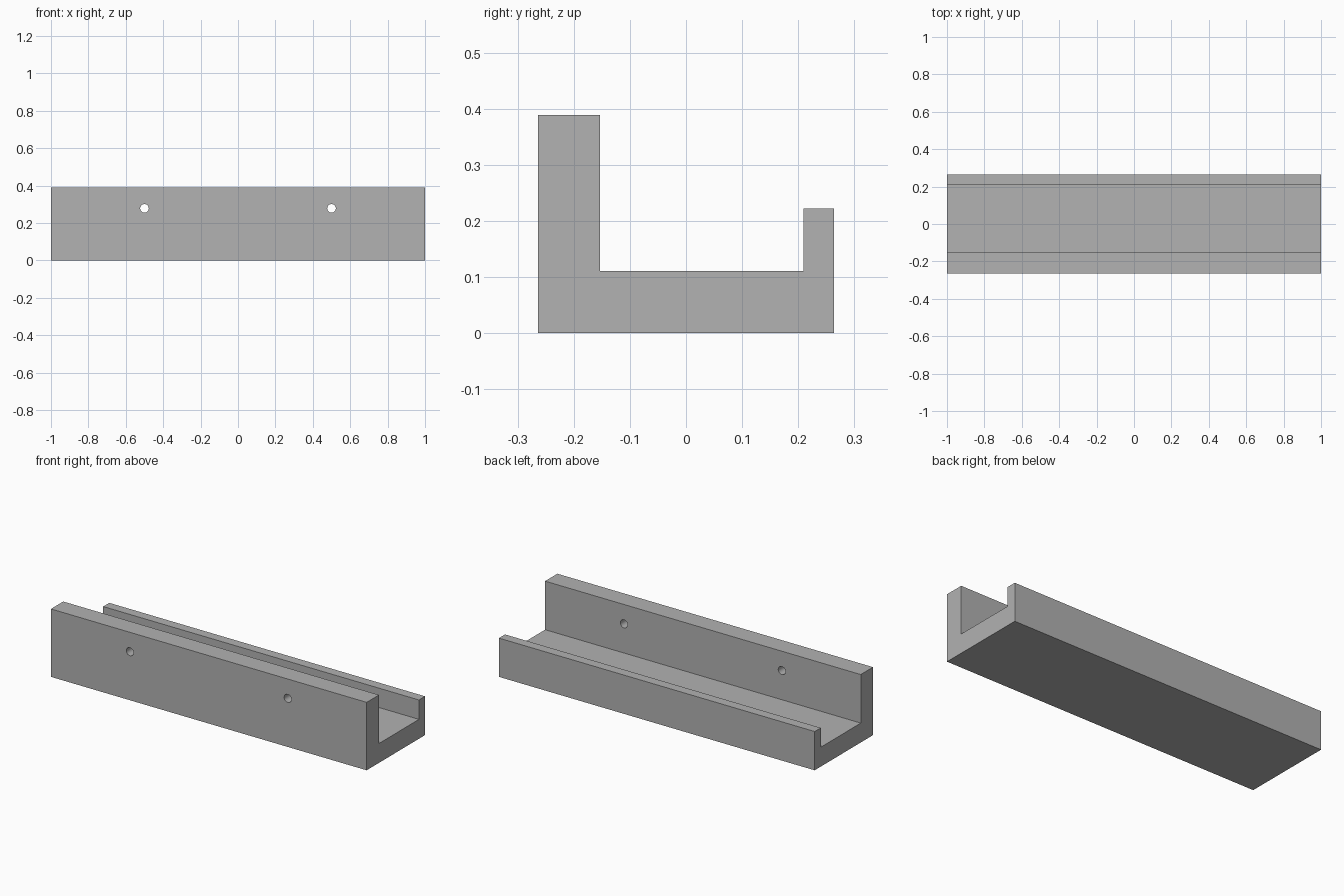
import bpy
import bmesh
from math import radians

cube = bpy.data.objects.get("Cube")
if cube:
    bpy.data.objects.remove(cube, do_unlink=True)

# Plain grey material
COLOR = (0.445, 0.445, 0.445, 1)
grey = bpy.data.materials.new("plain_grey")
grey.use_nodes = True
grey.diffuse_color = COLOR
grey.node_tree.nodes["Principled BSDF"].inputs["Base Color"].default_value = COLOR

HALF_LENGTH = 1.0
FRONT, BACK = -0.264, 0.264
FRONT_INNER, BACK_INNER = -0.153, 0.209
FLOOR, LIP_TOP, WALL_TOP = 0.111, 0.222, 0.389
HOLE_X, HOLE_Z, HOLE_RADIUS = 0.5, 0.278, 0.023

# Channel: J-shaped section swept along its length
section = [(FRONT, 0), (BACK, 0), (BACK, LIP_TOP), (BACK_INNER, LIP_TOP),
           (BACK_INNER, FLOOR), (FRONT_INNER, FLOOR),
           (FRONT_INNER, WALL_TOP), (FRONT, WALL_TOP)]
bm = bmesh.new()
end = bm.faces.new([bm.verts.new((-HALF_LENGTH, y, z)) for y, z in section])
swept = bmesh.ops.extrude_face_region(bm, geom=[end], use_keep_orig=True)
moved = [v for v in swept["geom"] if isinstance(v, bmesh.types.BMVert)]
bmesh.ops.translate(bm, verts=moved, vec=(2 * HALF_LENGTH, 0, 0))
bmesh.ops.recalc_face_normals(bm, faces=bm.faces)
mesh = bpy.data.meshes.new("wall_channel")
bm.to_mesh(mesh)
bm.free()
mesh.materials.append(grey)
channel = bpy.data.objects.new("wall_channel", mesh)
bpy.context.collection.objects.link(channel)

# Two screw holes through the tall front wall
for side in (-1, 1):
    bpy.ops.mesh.primitive_cylinder_add(
        vertices=32, radius=HOLE_RADIUS, depth=0.2,
        location=(side * HOLE_X, (FRONT + FRONT_INNER) / 2, HOLE_Z),
        rotation=(radians(90), 0, 0))
    cutter = bpy.context.object
    cutter.name = "hole_cutter"
    cutter.hide_render = True
    cutter.data.materials.append(grey)
    cut = channel.modifiers.new("screw_hole", "BOOLEAN")
    cut.operation = "DIFFERENCE"
    cut.solver = "EXACT"
    cut.object = cutter
    bpy.context.view_layer.objects.active = channel
    bpy.ops.object.modifier_apply(modifier=cut.name)
    bpy.data.objects.remove(cutter, do_unlink=True)

# Smooth hole walls, sharp edges elsewhere
bpy.ops.object.select_all(action="DESELECT")
channel.select_set(True)
bpy.context.view_layer.objects.active = channel
bpy.ops.object.shade_smooth_by_angle(angle=radians(30))
